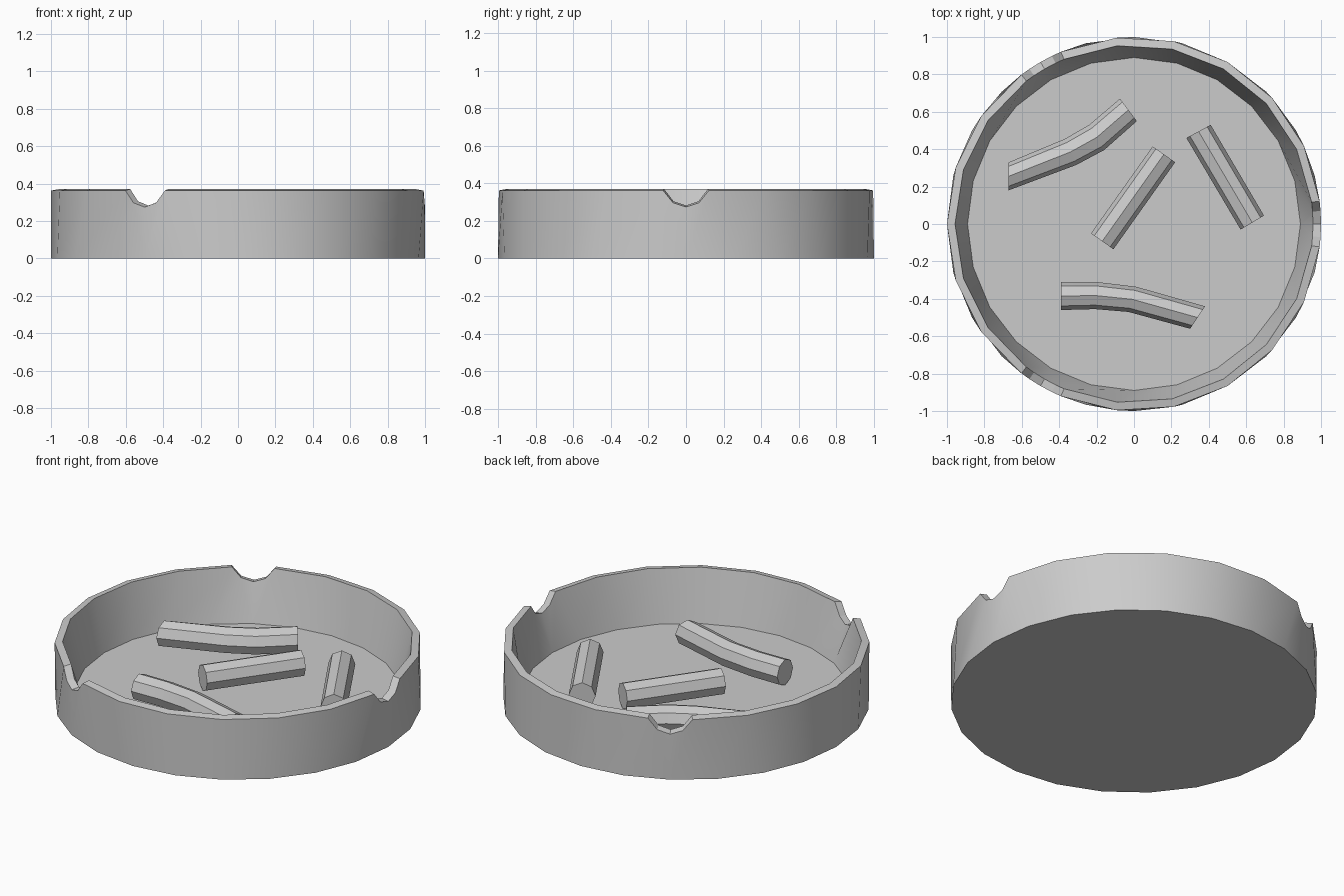
import bpy, bmesh, math
from mathutils import Vector

old = bpy.data.objects.get("Cube")
if old:
    bpy.data.objects.remove(old)

grey = bpy.data.materials.new("plain_grey")
grey.use_nodes = True
tint = (0.6, 0.6, 0.6, 1)
grey.diffuse_color = tint
grey.node_tree.nodes["Principled BSDF"].inputs["Base Color"].default_value = tint

FLOOR = 0.062


def finish(name, bm):
    bmesh.ops.remove_doubles(bm, verts=bm.verts, dist=0.0005)
    bmesh.ops.recalc_face_normals(bm, faces=bm.faces)
    mesh = bpy.data.meshes.new(name)
    bm.to_mesh(mesh)
    bm.free()
    mesh.materials.append(grey)
    ob = bpy.data.objects.new(name, mesh)
    bpy.context.collection.objects.link(ob)
    bpy.ops.object.select_all(action='DESELECT')
    bpy.context.view_layer.objects.active = ob
    ob.select_set(True)
    bpy.ops.object.shade_smooth_by_angle(angle=math.radians(30))


def loft(bm, rings):
    """Skin a list of equal closed rings and cap both ends."""
    loops = [[bm.verts.new(p) for p in ring] for ring in rings]
    for a, b in zip(loops, loops[1:]):
        for i in range(len(a)):
            j = (i + 1) % len(a)
            bm.faces.new((a[i], a[j], b[j], b[i]))
    bm.faces.new(loops[0][::-1])
    bm.faces.new(loops[-1])


# Round dish: each third of the rim is (rim angle, base angle, depth of notch)
third = [(-7, -15, 0), (-4, 0, 0.065), (0, 0, 0.088), (4, 0, 0.065), (7, 15, 0)]
third += [(7 + 17.67 * k, 15 + 15 * k, 0) for k in range(1, 6)]
rim = [(a + t, b + t, d) for t in (0, 120, 240) for a, b, d in third]


def polar(radius, degrees, z):
    a = math.radians(degrees)
    return Vector((radius * math.cos(a), radius * math.sin(a), z))


bm = bmesh.new()
loft(bm, [
    [polar(1, b, 0) for a, b, d in rim],
    [polar(1, a, 0.362 - d) for a, b, d in rim],
    [polar(0.957, a, 0.37 - d) for a, b, d in rim],
    [polar(0.89, b, FLOOR) for a, b, d in rim],
])
finish("dish", bm)


# Stubs lying on the floor: stations give the two side edges of each ring
def stub(name, stations, radius=0.077, sides=8):
    bm = bmesh.new()
    rings = []
    for x1, y1, x2, y2 in stations:
        p, q = Vector((x1, y1, 0)), Vector((x2, y2, 0))
        mid, half = (p + q) / 2, (p - q) / 2
        mid.z = FLOOR + radius
        turns = [2 * math.pi * k / sides for k in range(sides)]
        rings.append([mid + half * math.cos(t) + Vector((0, 0, radius * math.sin(t)))
                      for t in turns])
    loft(bm, rings)
    finish(name, bm)


stub("middle_stub", [(-0.23, -0.05, -0.11, -0.135), (0.10, 0.415, 0.22, 0.33)])
stub("left_stub", [(0.28, 0.46, 0.41, 0.53), (0.57, -0.03, 0.695, 0.045)])
stub("back_bent_stub", [(-0.67, 0.33, -0.67, 0.18), (-0.37, 0.455, -0.31, 0.315),
                        (-0.24, 0.53, -0.16, 0.395), (-0.075, 0.67, 0.015, 0.55)])
stub("front_bent_stub", [(-0.39, -0.31, -0.39, -0.46), (-0.20, -0.31, -0.21, -0.455),
                         (0.01, -0.335, -0.03, -0.47), (0.38, -0.44, 0.30, -0.56)])
